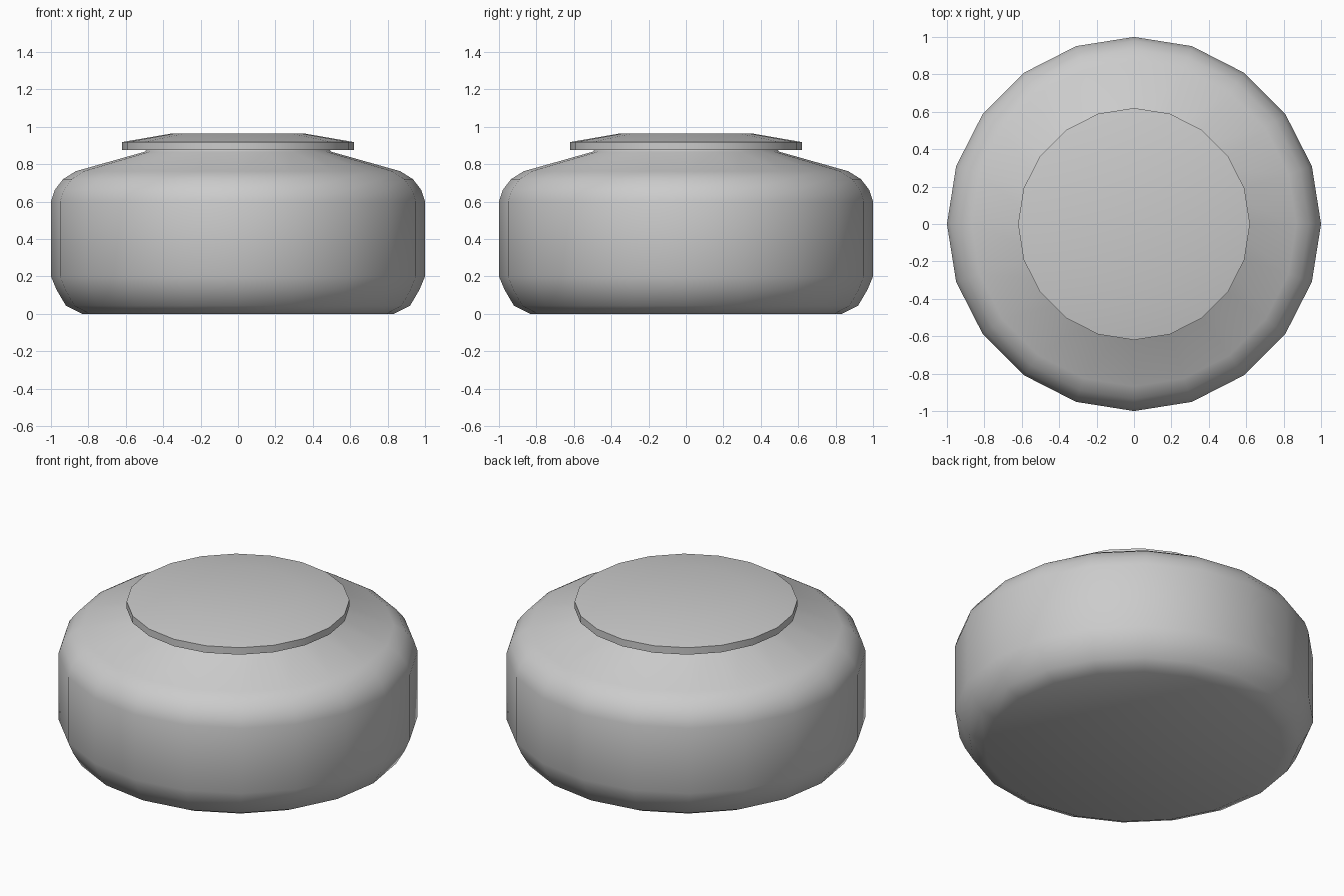
import bpy, bmesh, math

if "Cube" in bpy.data.objects:
    bpy.data.objects.remove(bpy.data.objects["Cube"])

SIDES = 20

def lathe(name, profile, angle=35):
    """Revolve an (r, z) profile, listed bottom to top, and cap both ends."""
    bm = bmesh.new()
    rings = []
    for r, z in profile:
        rings.append([bm.verts.new((r * math.cos(2 * math.pi * i / SIDES),
                                    r * math.sin(2 * math.pi * i / SIDES), z))
                      for i in range(SIDES)])
    for a, b in zip(rings, rings[1:]):
        for i in range(SIDES):
            j = (i + 1) % SIDES
            bm.faces.new((a[i], a[j], b[j], b[i]))
    bm.faces.new(rings[0][::-1])
    bm.faces.new(rings[-1])
    mesh = bpy.data.meshes.new(name)
    bm.to_mesh(mesh)
    bm.free()
    obj = bpy.data.objects.new(name, mesh)
    bpy.context.collection.objects.link(obj)
    bpy.ops.object.select_all(action='DESELECT')
    obj.select_set(True)
    bpy.context.view_layer.objects.active = obj
    bpy.ops.object.shade_smooth_by_angle(angle=math.radians(angle))
    return obj

# Squat rounded body with sloping shoulder and short neck
lathe("jar_body", [(0.835, 0), (0.92, 0.043), (0.97, 0.128), (1.0, 0.2),
                   (1.0, 0.6), (0.98, 0.662), (0.935, 0.72), (0.868, 0.762),
                   (0.50, 0.866), (0.49, 0.876)])

# Flat lid with vertical rim and gently bevelled top
lathe("jar_lid", [(0.62, 0.875), (0.62, 0.918), (0.36, 0.963)])
